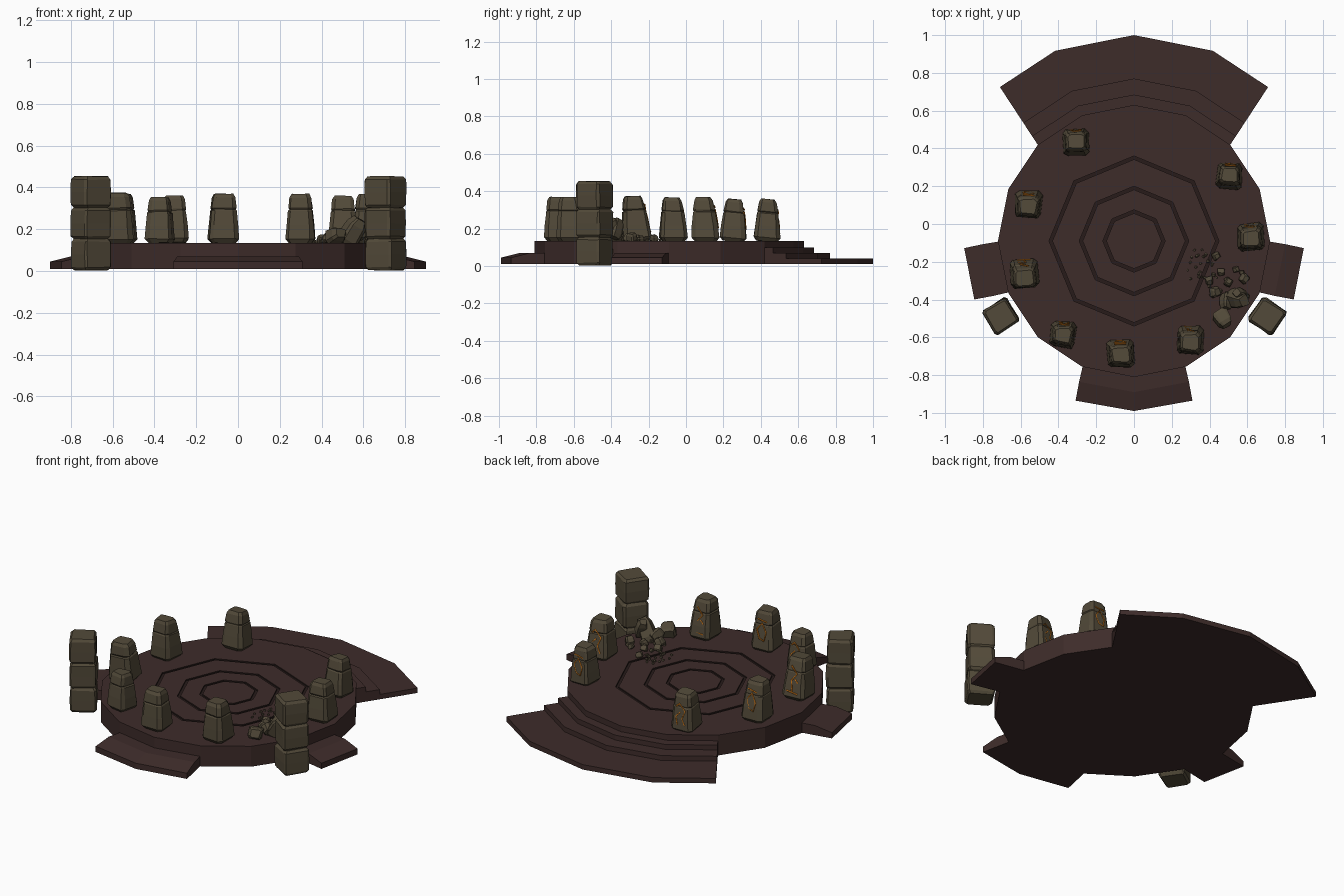
import bpy, bmesh, random
from math import sin, cos, radians, pi
from mathutils import Matrix, Vector, Euler

if "Cube" in bpy.data.objects:
    bpy.data.objects.remove(bpy.data.objects["Cube"])

random.seed(7)
CY = -0.09          # centre of the round platform
TOP = 0.135         # platform height


def material(name, rgb):
    m = bpy.data.materials.new(name)
    m.diffuse_color = (*rgb, 1)
    m.use_nodes = True
    m.node_tree.nodes["Principled BSDF"].inputs["Base Color"].default_value = m.diffuse_color
    return m


EARTH = material("dark_earth", (0.048, 0.025, 0.023))
GROOVE = material("groove_shadow", (0.02, 0.011, 0.010))
STONE = material("weathered_stone", (0.085, 0.068, 0.041))
GLOW = material("orange_inlay", (0.6, 0.18, 0.01))


def loft(name, rings, mat, matrix=None):
    """Skin a stack of closed rings and cap both ends."""
    bm = bmesh.new()
    vs = [[bm.verts.new(p) for p in r] for r in rings]
    n = len(rings[0])
    for a, b in zip(vs, vs[1:]):
        for i in range(n):
            j = (i + 1) % n
            bm.faces.new((a[i], a[j], b[j], b[i]))
    bm.faces.new(vs[0])
    bm.faces.new(vs[-1])
    bmesh.ops.recalc_face_normals(bm, faces=bm.faces)
    me = bpy.data.meshes.new(name)
    bm.to_mesh(me)
    bm.free()
    me.materials.append(mat)
    ob = bpy.data.objects.new(name, me)
    bpy.context.collection.objects.link(ob)
    if matrix:
        ob.matrix_world = matrix
    return ob


def polar(r, deg, z):
    return (r * cos(radians(deg)), CY + r * sin(radians(deg)), z)


# Platform: 16-sided drum, top cut by three octagonal grooves
def ring16(r, z, octagon=False):
    f = cos(pi / 8) if octagon else 1
    return [polar(r * (f if i % 2 else 1), i * 22.5, z) for i in range(16)]


drum = [ring16(0.72, 0.01), ring16(0.72, TOP)]
for ro in (0.45, 0.29, 0.165):
    ri = ro - 0.018
    drum += [ring16(ro, TOP, True), ring16(ro, TOP - 0.008, True),
             ring16(ri, TOP - 0.008, True), ring16(ri, TOP, True)]
platform = loft("platform", drum, EARTH)
platform.data.materials.append(GROOVE)
for p in platform.data.polygons:
    if p.center.z < TOP - 0.002 and p.center.xy.length < 0.6 and p.center.z > 0.1:
        p.material_index = 1

# Back stairs: three fanned steps
for k, (r, z) in enumerate(((1.09, 0.04), (0.86, 0.07), (0.775, 0.10))):
    t = (r - 0.72) / 0.37
    cx, cy = 0.51 + 0.2 * t, 0.42 + 0.305 * t
    pts = [(0.51, 0.42), (cx, cy)]
    pts += [polar(r, a, 0)[:2] for a in (67.5, 90, 112.5)]
    pts += [(-cx, cy), (-0.51, 0.42)]
    loft(f"back_step_{k + 1}", [[(x, y, h) for x, y in pts] for h in (0.01, z)], EARTH)

# Front and side ledges with sloping lips
for name, angles in (("front_ledge", (-112.5, -90, -67.5)),
                     ("right_ledge", (-22.5, 0)), ("left_ledge", (180, 202.5))):
    mid = (angles[0] + angles[-1]) / 2
    half = (angles[-1] - angles[0]) / 2
    sections = []
    for a in angles:
        s = (mid - a) / half
        sections.append([polar(r, a + s * d, z) for r, d, z in (
            (0.70, 0, 0.01), (0.70, 0, 0.07), (0.80, 1.2, 0.07),
            (0.90, 2.4, 0.045), (0.90, 2.4, 0.01))])
    loft(name, sections, EARTH)


# Rough stone: chamfered square rings with a little jitter
def rock(name, levels, matrix, jitter=0.004, chamfer=0.28):
    rings = []
    off = [(random.uniform(-1, 1) * jitter, random.uniform(-1, 1) * jitter) for _ in range(8)]
    for z, w, d, y in levels:
        cw, cd = w * (1 - chamfer), d * (1 - chamfer)
        base = [(w, -cd), (w, cd), (cw, d), (-cw, d), (-w, cd), (-w, -cd), (-cw, -d), (cw, -d)]
        rings.append([(px + ox + random.uniform(-1, 1) * jitter * 0.4,
                       py + oy + y + random.uniform(-1, 1) * jitter * 0.4,
                       z + random.uniform(-1, 1) * jitter * 0.4)
                      for (px, py), (ox, oy) in zip(base, off)])
    return loft(name, rings, STONE, matrix)


# Abstract inlay marks lying on the back face of a stone
MARKS = [
    [[(-.03, .05), (-.01, .09), (-.03, .14), (.01, .18), (.03, .16)], [(.02, .05), (.03, .1), (.0, .13)]],
    [[(-.03, .12), (.0, .17), (.03, .13), (.01, .08), (-.02, .07), (-.03, .12)], [(-.03, .18), (.03, .19)]],
    [[(-.035, .04), (.035, .05)], [(.0, .05), (.01, .11), (-.02, .15), (.02, .19)], [(-.03, .1), (-.01, .12)]],
]


def inlay(name, strokes, matrix):
    cu = bpy.data.curves.new(name, 'CURVE')
    cu.dimensions = '3D'
    cu.bevel_depth = 0.0045
    cu.bevel_resolution = 0
    cu.materials.append(GLOW)
    for st in strokes:
        sp = cu.splines.new('POLY')
        sp.points.add(len(st) - 1)
        for p, (u, v) in zip(sp.points, st):
            p.co = (u, 0.077 - 0.16 * v, v, 1)
    ob = bpy.data.objects.new(name, cu)
    bpy.context.collection.objects.link(ob)
    ob.matrix_world = matrix


# Standing stones: x, y, scale, pitch, turn (degrees)
STANDING = [(0, .055, .058, 0), (.02, .071, .074, 0), (.085, .066, .068, -.003),
            (.155, .059, .059, -.007), (.161, .054, .054, -.007), (.168, .058, .057, -.008),
            (.218, .052, .048, -.011), (.236, .042, .038, -.012)]
for k, (x, y, s, pitch, turn) in enumerate((
        (-.305, .43, .95, -5, 4), (-.56, .105, 1, 0, -4), (-.58, -.26, 1.03, 3, 3),
        (-.375, -.585, .93, -2, -5), (-.07, -.685, 1.0, -1, 3), (.297, -.615, 1.0, 0, -3),
        (.62, -.07, .99, -1, 4), (.505, .25, .95, -5, -5))):
    m = Matrix.LocRotScale(Vector((x, y, TOP - .002)),
                           Euler((radians(pitch), 0, radians(turn))), Vector((s, s, s)))
    rock(f"standing_stone_{k + 1}", STANDING, m)
    inlay(f"stone_inlay_{k + 1}", MARKS[k % 3], m)

# Two pillars of three stacked blocks
for side, label in ((1, "right"), (-1, "left")):
    for k in range(3):
        h, w = 0.15, 0.074
        lv = [(0, w * .86, w * .86, 0), (.014, w, w, 0), (.075, w * 1.03, w * 1.0, 0),
              (h - .014, w, w, 0), (h + .001, w * .86, w * .86, 0)]
        m = Matrix.LocRotScale(Vector((side * .706, -.488, .004 + k * .149)),
                               Euler((0, 0, radians(-33 * side + random.uniform(-3, 3)))), None)
        rock(f"{label}_pillar_block_{k + 1}", lv, m, 0.004, 0.14)


# Broken stone: large shards, chunks and scattered chips
def chunk(name, x, y, z, s, tall, rot):
    lv = [(-tall, s * .75, s * .8, 0), (-tall * .6, s, s, 0),
          (tall * .5, s * .9, s * .85, 0), (tall, s * .6, s * .6, 0)]
    rock(name, lv, Matrix.LocRotScale(Vector((x, y, z)), Euler([radians(a) for a in rot]), None), s * .12)


for k, c in enumerate((
        (.545, -.40, .19, .045, .07, (20, 28, 25)), (.47, -.50, .17, .038, .045, (70, 10, 30)),
        (.565, -.375, .20, .03, .055, (-25, -10, 40)), (.49, -.41, .165, .034, .04, (65, 30, -20)),
        (.585, -.29, .155, .024, .022, (20, 10, 50)), (.43, -.36, .158, .026, .024, (10, 30, 20)),
        (.40, -.30, .152, .02, .018, (30, 0, 10)), (.50, -.31, .153, .02, .02, (0, 20, 60)),
        (.435, -.17, .15, .019, .016, (15, 15, 35)), (.46, -.255, .15, .018, .016, (40, 0, 0)),
        (.54, -.24, .148, .016, .014, (0, 30, 15)))):
    chunk(f"rubble_{k + 1}", *c)
for k in range(34):
    t = random.random()
    s = 0.005 + 0.008 * t * random.random()
    chunk(f"chip_{k + 1}", .30 + .24 * t + random.uniform(-.04, .04),
          -.19 - .14 * t + random.uniform(-.10, .08), TOP + s * .8, s, s,
          [random.uniform(0, 90) for _ in range(3)])
